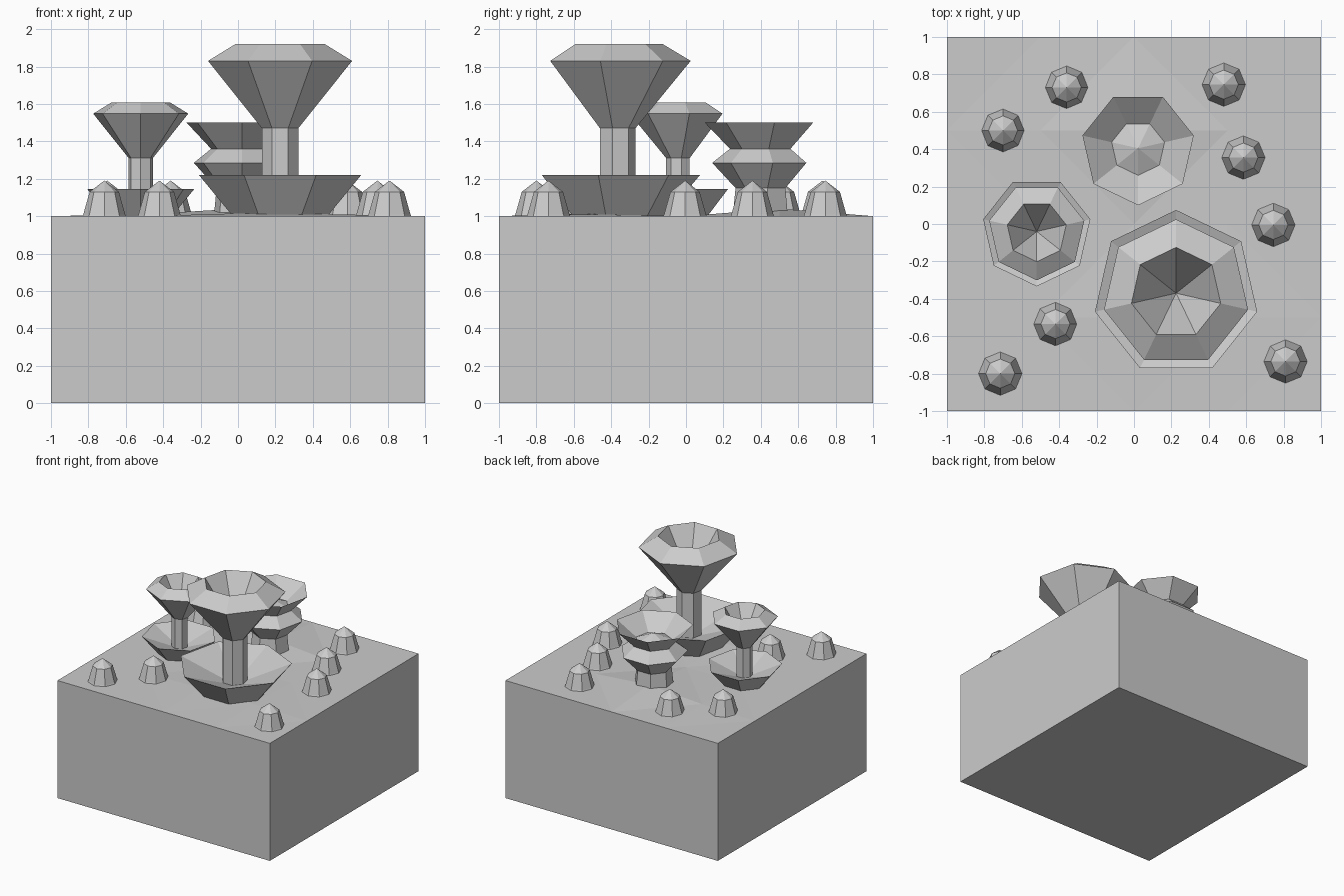
import bpy, bmesh, math
from mathutils import Vector

if "Cube" in bpy.data.objects:
    bpy.data.objects.remove(bpy.data.objects["Cube"])

stone = bpy.data.materials.new("light_grey")
stone.diffuse_color = (0.6, 0.6, 0.6, 1)
stone.use_nodes = True
stone.node_tree.nodes["Principled BSDF"].inputs["Base Color"].default_value = stone.diffuse_color


def finish(bm, name, loc=(0, 0, 0)):
    bmesh.ops.recalc_face_normals(bm, faces=bm.faces)
    me = bpy.data.meshes.new(name)
    bm.to_mesh(me)
    bm.free()
    me.materials.append(stone)
    ob = bpy.data.objects.new(name, me)
    ob.location = loc
    bpy.context.collection.objects.link(ob)
    return ob


def turned(name, profile, sides, loc, angle=90, scale=1.0):
    """Faceted turned solid from (radius, height) pairs; radius 0 is a point."""
    bm = bmesh.new()
    rings = []
    for r, z in profile:
        if r == 0:
            rings.append([bm.verts.new((0, 0, z * scale))] * sides)
            continue
        a = [math.radians(angle) + math.tau * i / sides for i in range(sides)]
        rings.append([bm.verts.new((r * scale * math.cos(t), r * scale * math.sin(t), z * scale))
                      for t in a])
    bm.faces.new(rings[0][::-1])
    for lo, hi in zip(rings, rings[1:]):
        for i in range(sides):
            j = (i + 1) % sides
            if hi[i] is hi[j]:
                bm.faces.new((lo[i], lo[j], hi[i]))
            else:
                bm.faces.new((lo[i], lo[j], hi[j], hi[i]))
    return finish(bm, name, loc)


# Ground block with a faintly uneven top
bm = bmesh.new()
bmesh.ops.create_grid(bm, x_segments=4, y_segments=4, size=1)
bumps = {(0, 0.5): 0.04, (0, -0.5): 0.015, (-0.5, 0.5): 0.01, (0.5, -0.5): 0.01}
for v in bm.verts:
    v.co.z = 1 + bumps.get((round(v.co.x, 1), round(v.co.y, 1)), 0)
bmesh.ops.triangulate(bm, faces=bm.faces)
rim = [e for e in bm.edges if e.is_boundary]
geom = bmesh.ops.extrude_edge_only(bm, edges=rim)["geom"]
for v in (g for g in geom if isinstance(g, bmesh.types.BMVert)):
    v.co.z = 0
bmesh.ops.contextual_create(bm, geom=[g for g in geom if isinstance(g, bmesh.types.BMEdge)])
finish(bm, "ground_block")

# Two goblet plants: leaf bowl, stem, flared hollow cap
goblet = [(0.26, 0), (0.445, 0.22), (0.1, 0.09), (0.1, 0.47),
          (0.395, 0.83), (0.245, 0.92), (0, 0.54)]
turned("large_goblet_plant", goblet, 7, (0.225, -0.37, 1), 90)
turned("small_goblet_plant", goblet, 7, (-0.52, -0.04, 1), -90, 0.66)

# Tiered plant: trunk, collar, open cup with a raised middle
tiered = [(0.155, 0), (0.14, 0.15), (0.265, 0.285), (0.17, 0.36),
          (0.305, 0.5), (0.145, 0.38), (0, 0.44)]
turned("tiered_plant", tiered, 7, (0.022, 0.405, 1), -90)

# Scattered buds
bud = [(0.12, -0.01), (0.112, 0.01), (0.078, 0.13), (0, 0.19)]
spots = [(-0.36, 0.73), (-0.7, 0.5), (0.48, 0.745), (0.585, 0.355),
         (0.745, -0.005), (0.81, -0.735), (-0.42, -0.535), (-0.715, -0.8)]
for n, (x, y) in enumerate(spots, 1):
    turned(f"bud_{n}", bud, 8, (x, y, 1), 90)
